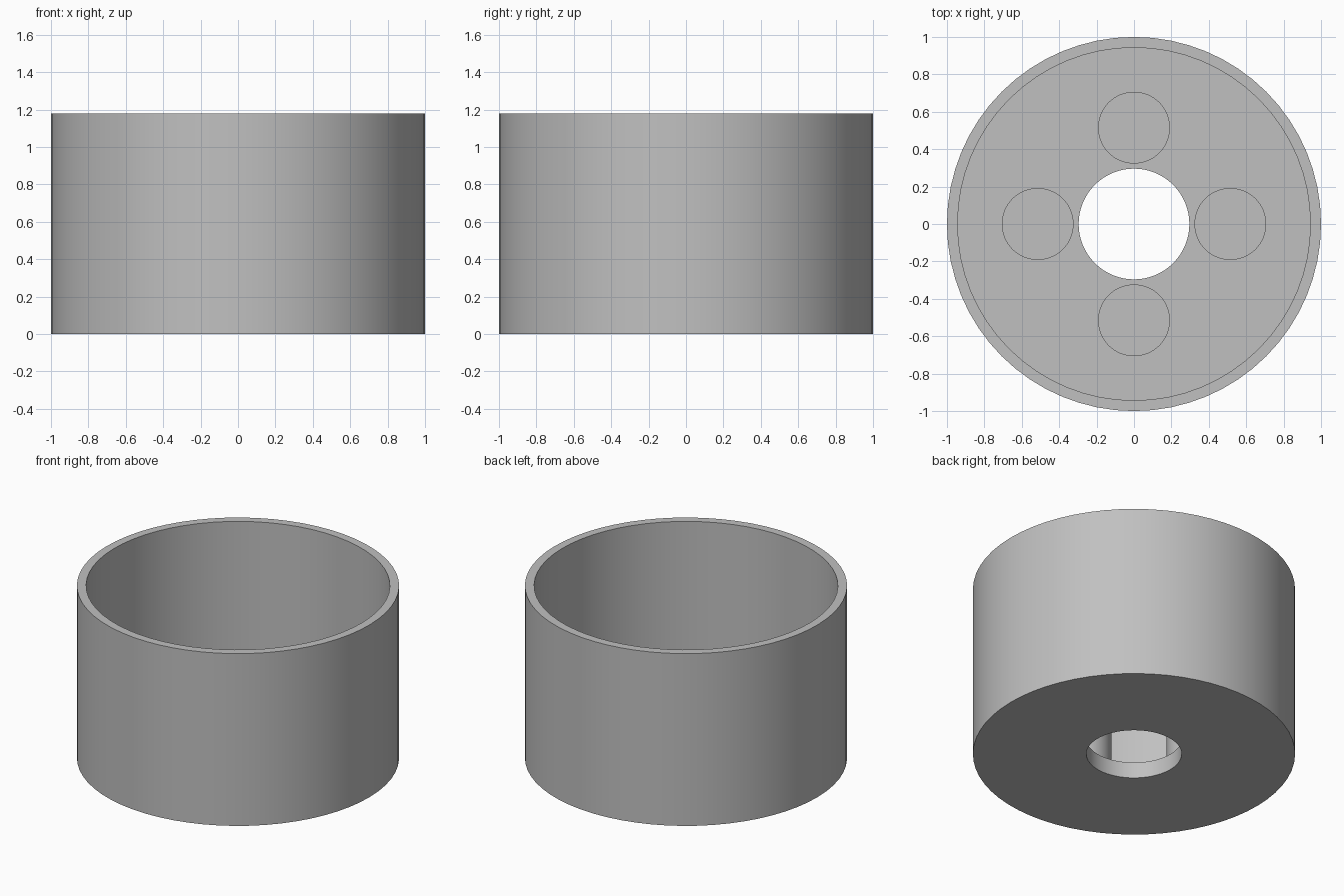
import bpy, bmesh, math

if "Cube" in bpy.data.objects:
    bpy.data.objects.remove(bpy.data.objects["Cube"], do_unlink=True)

HEIGHT, FLOOR, POST_TOP = 1.18, 0.11, 0.4
OUTER, INNER, HOLE = 1.0, 0.943, 0.296
POST_RADIUS, POST_OFFSET = 0.192, 0.515
SEGMENTS = 64

grey = bpy.data.materials.new("plain grey")
grey.use_nodes = True
colour = (0.53, 0.53, 0.53, 1)
grey.diffuse_color = colour
grey.node_tree.nodes["Principled BSDF"].inputs["Base Color"].default_value = colour


def finish(bm, name):
    """Turn a bmesh into a smooth-sided object with crisp edges."""
    bmesh.ops.recalc_face_normals(bm, faces=bm.faces)
    mesh = bpy.data.meshes.new(name)
    bm.to_mesh(mesh)
    bm.free()
    mesh.materials.append(grey)
    obj = bpy.data.objects.new(name, mesh)
    bpy.context.collection.objects.link(obj)
    bpy.ops.object.select_all(action="DESELECT")
    obj.select_set(True)
    bpy.context.view_layer.objects.active = obj
    bpy.ops.object.shade_smooth_by_angle(angle=math.radians(30))
    return obj


# Open cup with a pierced floor: a closed profile turned about z
profile = [(HOLE, 0), (OUTER, 0), (OUTER, HEIGHT),
           (INNER, HEIGHT), (INNER, FLOOR), (HOLE, FLOOR)]
bm = bmesh.new()
rings = []
for i in range(SEGMENTS):
    a = math.tau * i / SEGMENTS
    rings.append([bm.verts.new((r * math.cos(a), r * math.sin(a), z))
                  for r, z in profile])
for i, ring in enumerate(rings):
    following = rings[(i + 1) % SEGMENTS]
    for j in range(len(profile)):
        k = (j + 1) % len(profile)
        bm.faces.new((ring[j], following[j], following[k], ring[k]))
finish(bm, "cup")

# Four round posts standing on the floor around the hole
for i, side in enumerate(("left", "back", "right", "front")):
    a = math.tau * i / 4
    bm = bmesh.new()
    bmesh.ops.create_cone(bm, cap_ends=True, segments=SEGMENTS,
                          radius1=POST_RADIUS, radius2=POST_RADIUS,
                          depth=POST_TOP - FLOOR)
    post = finish(bm, side + "_post")
    post.location = (POST_OFFSET * math.cos(a), POST_OFFSET * math.sin(a),
                     (POST_TOP + FLOOR) / 2)
